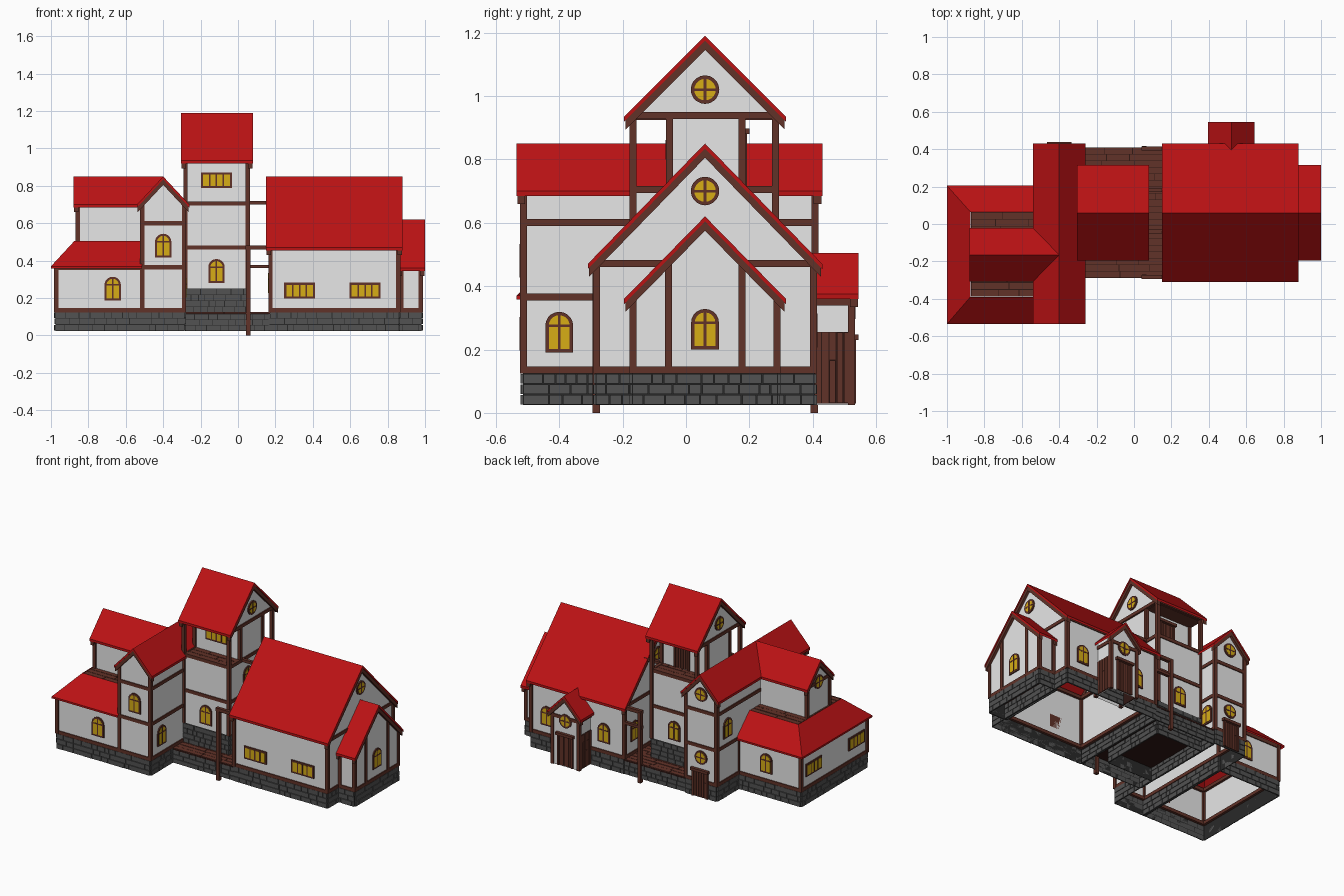
import bpy, bmesh, random
from math import sin, cos, pi, radians
from mathutils import Matrix

random.seed(4)
cube = bpy.data.objects.get("Cube")
if cube:
    bpy.data.objects.remove(cube)


def material(name, r, g, b):
    m = bpy.data.materials.new(name)
    m.use_nodes = True
    m.diffuse_color = (r, g, b, 1)
    node = m.node_tree.nodes["Principled BSDF"]
    node.inputs["Base Color"].default_value = (r, g, b, 1)
    node.inputs["Roughness"].default_value = 0.9
    return m


PLASTER = material("plaster white", .8, .8, .8)
RED = material("roof red", .5, .006, .007)
WOOD = material("timber brown", .12, .032, .021)
DARK_WOOD = material("dark wood gap", .03, .009, .007)
STONE = material("stone grey", .085, .085, .085)
MORTAR = material("dark mortar", .022, .022, .022)
GOLD = material("window gold", .68, .42, .008)
FLAT = Matrix()


def finish(bm, name, mat):
    bmesh.ops.recalc_face_normals(bm, faces=bm.faces)
    mesh = bpy.data.meshes.new(name)
    bm.to_mesh(mesh)
    bm.free()
    mesh.materials.append(mat)
    bpy.context.collection.objects.link(bpy.data.objects.new(name, mesh))


def facing(angle, x, y, z=0):
    """Local axes on a wall: u along it, v up, n outward (0 = front)."""
    a = radians(angle)
    return Matrix(((cos(a), 0, sin(a), x), (sin(a), 0, -cos(a), y),
                   (0, 1, 0, z), (0, 0, 0, 1)))


def plate(bm, M, pts, n0, n1):
    lo = [bm.verts.new(M @ Matrix.Translation((u, v, n0)).translation) for u, v in pts]
    hi = [bm.verts.new(M @ Matrix.Translation((u, v, n1)).translation) for u, v in pts]
    bm.faces.new(lo[::-1])
    bm.faces.new(hi)
    for i in range(len(pts)):
        j = (i + 1) % len(pts)
        bm.faces.new((lo[i], lo[j], hi[j], hi[i]))


def block(bm, M, u0, u1, v0, v1, n0, n1):
    plate(bm, M, [(u0, v0), (u1, v0), (u1, v1), (u0, v1)], n0, n1)


def open_ends(bm):
    """Keep only the upright faces."""
    bmesh.ops.recalc_face_normals(bm, faces=bm.faces)
    bmesh.ops.delete(bm, geom=[f for f in bm.faces if abs(f.normal.z) > .1], context='FACES')


def shell(name, mat, x0, x1, y0, y1, z0, z1):
    bm = bmesh.new()
    block(bm, FLAT, x0, x1, y0, y1, z0, z1)
    open_ends(bm)
    finish(bm, name, mat)


def courses(bm, M, w, h, rows, short, long, depth, upright=False):
    """Rows of random-length stones or boards, with narrow gaps."""
    g = .0017
    for r in range(rows):
        v0, v1 = h * r / rows + g, h * (r + 1) / rows - g
        u = 0
        while u < w:
            end = u + random.uniform(short, long)
            if end > w - short / 2:
                end = w
            d = depth * random.uniform(.7, 1)
            if upright:
                block(bm, M, v0, v1, u + g, end - g, 0, d)
            else:
                block(bm, M, u + g, end - g, v0, v1, 0, d)
            u = end


def masonry(name, x0, x1, y0, y1, z0, z1):
    shell(name + "_mortar", MORTAR, x0, x1, y0, y1, z0, z1)
    bm = bmesh.new()
    rows = round((z1 - z0) / .034)
    for a, x, y, w in ((0, x0, y0, x1 - x0), (90, x1, y0, y1 - y0),
                       (180, x1, y1, x1 - x0), (270, x0, y1, y1 - y0)):
        courses(bm, facing(a, x, y, z0), w, z1 - z0, rows, .03, .085, .008)
    finish(bm, name + "_stones", STONE)


def boards(name, M, w, h, rows, upright=False):
    bm = bmesh.new()
    block(bm, M, 0, w, 0, h, -.006, .001)
    finish(bm, name + "_backing", DARK_WOOD)
    bm = bmesh.new()
    courses(bm, M, w if not upright else h, h if not upright else w, rows, .1, .22, .006, upright)
    finish(bm, name + "_boards", WOOD)


def frame(name, x0, x1, y0, y1, z0, z1, beams, extra=()):
    """Corner posts, ring beams and extra blocks of one building."""
    bm = bmesh.new()
    out, t = .008, .022
    if z1 > z0:
        for x in (x0 - out, x1 + out - t):
            for y in (y0 - out, y1 + out - t):
                block(bm, FLAT, x, x + t, y, y + t, z0, z1)
    e = out - .002
    for z in beams:
        for y in (y0 - e, y1 + e - t):
            block(bm, FLAT, x0 - e, x1 + e, y, y + t, z - t / 2, z + t / 2)
        for x in (x0 - e, x1 + e - t):
            block(bm, FLAT, x, x + t, y0 - e, y1 + e, z - t / 2, z + t / 2)
    for b in extra:
        block(bm, FLAT, *b)
    finish(bm, name + "_timber", WOOD)


def gabled(name, axis, lo, hi, c, half, ridge, eave, base, beams, post, extra=()):
    """Gable roof with rafters over a plaster body with a timber frame."""
    M = facing(90, 0, c) if axis == 'x' else facing(180, c, 0)
    drop = ridge - eave

    def chevron(top, low, h):
        e = ridge - drop * h / half
        return [(-h, e - top), (0, ridge - top), (h, e - top),
                (h, e - low), (0, ridge - low), (-h, e - low)]
    bm = bmesh.new()
    plate(bm, M, chevron(0, .016, half), lo, hi)
    finish(bm, name + "_roof", RED)
    bm = bmesh.new()
    for n in (lo + .003, hi - .027):
        plate(bm, M, chevron(.014, .045, half - .004), n, n + .024)
    finish(bm, name + "_rafters", WOOD)
    w, a, b = half - .025, lo + .02, hi - .02
    top = ridge - .016 - drop * w / half
    bm = bmesh.new()
    plate(bm, M, [(-w, base), (w, base), (w, top), (0, ridge - .016), (-w, top)], a, b)
    open_ends(bm)
    finish(bm, name + "_walls", PLASTER)
    box = (a, b, c - w, c + w) if axis == 'x' else (c - w, c + w, a, b)
    frame(name, *box, post, top, beams, extra)


# Windows and doors
frames, panes = bmesh.new(), bmesh.new()


def outline(kind, w, h):
    if kind == 'round':
        return [(w * cos(i * pi / 10), w * sin(i * pi / 10)) for i in range(20)]
    if kind == 'wide':
        return [(-w, -h), (w, -h), (w, h), (-w, h)]
    arc = [(w * cos(i * pi / 10), h - w + w * sin(i * pi / 10)) for i in range(11)]
    return [(-w, -h), (w, -h)] + arc


def window(kind, angle, x, y, z):
    w, h = {'round': (.045, .045), 'wide': (.083, .042), 'arch': (.044, .064)}[kind]
    M, b, t = facing(angle, x, y, z), .011, .004
    plate(frames, M, outline(kind, w, h), 0, .007)
    plate(panes, M, outline(kind, w - b, h - b), .001, .0085)
    for u in ((-.036, 0, .036) if kind == 'wide' else (0,)):
        block(frames, M, u - t, u + t, b - h, h - b, .002, .0098)
    if kind != 'wide':
        v = h - w
        block(frames, M, b - w, w - b, v - t, v + t, .002, .0096)


def door(name, angle, x, y, z, h):
    w, M = .045, facing(angle, x, y, z)
    boards(name, facing(angle, x - w * cos(radians(angle)), y, z), 2 * w, h, 5, True)
    for u in (-w - .012, w):
        block(frames, M, u, u + .012, 0, h, 0, .012)
    block(frames, M, -w - .02, w + .02, h, h + .018, 0, .02)


# Great hall and its end bay
masonry("hall_base", .17, .86, -.285, .405, .025, .125)
gabled("hall", 'x', .15, .88, .06, .37, .85, .47, .125, (.135, .472), .125)
masonry("bay_base", .85, .98, -.17, .29, .025, .125)
gabled("bay", 'x', .85, 1, .06, .255, .62, .36, .125, (.135,), .125,
       [(.965, .987, y, y + .022, .13, .48) for y in (-.066, .165)])
for x in (.33, .68):
    window('wide', 0, x, -.285, .24)
for x in (.32, .74):
    window('arch', 180, x, .405, .26)
window('arch', 90, .98, .06, .264)
window('arch', 270, .17, .3, .28)
window('round', 90, .86, .06, .7)
window('round', 270, .17, .06, .7)

# Back porch
gabled("porch", 'y', .36, .545, .52, .125, .505, .375, .025, (.35,), .025)
for a, x, y in ((90, .62, .405), (270, .42, .52)):
    boards("porch_side", facing(a, x, y, .03), .115, .225, 5, True)
door("porch_door", 180, .52, .525, .03, .2)
window('round', 180, .52, .525, .33)

# Tower: stone foot, two storeys, open gallery and top room
masonry("tower_foot", -.283, .055, -.17, .285, .025, .25)
shell("tower_walls", PLASTER, -.283, .055, -.17, .285, .25, .7)
frame("tower", -.283, .055, -.17, .285, .25, .94, (.47, .705))
boards("gallery_floor", facing(0, 0, 0) @ Matrix.Rotation(-pi / 2, 4, 'X')
       @ Matrix.Translation((-.283, -.17, .708)), .338, .455, 12)
shell("top_room", PLASTER, -.283, .055, -.055, .18, .7, .93)
frame("top_room", -.283, .055, -.055, .18, .7, .93, ())
gabled("tower_top", 'x', -.305, .08, .06, .255, 1.19, .935, .93, (.938,), .93,
       [(-.28, .05, -.165, .28, .924, .93)])
window('wide', 0, -.115, -.055, .83)
window('arch', 0, -.115, -.17, .345)
window('arch', 180, -.115, .285, .345)
window('arch', 90, .055, .02, .58)
window('round', 90, .06, .06, 1.02)
window('round', 270, -.285, .06, 1.02)
door("gallery_door", 180, -.1, .18, .715, .165)

# Deck around the tower foot, with posts and rails towards the hall
masonry("deck_base", -.283, .17, -.28, .4, .025, .115)
boards("deck", Matrix.Translation((-.283, -.288, .12)), .453, .696, 20)
bm = bmesh.new()
for y in (-.295, .393):
    block(bm, FLAT, .043, .067, y, y + .024, 0, .47)
    block(bm, FLAT, .04, .18, y, y + .022, .46, .482)
for y, z in ((-.05, .7), (.17, .7), (.393, .36)):
    block(bm, FLAT, .04, .18, y, y + .02, z, z + .018)
finish(bm, "walkway_rails", WOOD)

# Tall cross house
masonry("house_base", -.515, -.285, -.515, .41, .025, .125)
gabled("house", 'y', -.535, .43, -.4, .14, .85, .7, .125, (.135, .365, .6), .125)
window('arch', 0, -.4, -.515, .48)
window('arch', 90, -.285, -.4, .255)
window('arch', 90, -.285, .34, .255)
window('arch', 270, -.515, .3, .48)
window('round', 180, -.4, .41, .71)
window('round', 180, -.4, .41, .29)
door("house_door", 180, -.4, .418, .03, .17)

# Low wing with a truncated hip roof and roof deck
masonry("wing_base", -.975, -.51, -.515, .18, .025, .125)
shell("wing_walls", PLASTER, -.975, -.51, -.515, .18, .125, .375)
frame("wing", -.975, -.51, -.515, .18, .125, .37, (.135, .362))
bm = bmesh.new()
rings = []
for x, y0, y1, z in ((-1, -.535, .205, .358), (-1, -.535, .205, .37), (-.875, -.39, .065, .505)):
    rings.append([bm.verts.new(p) for p in
                  ((-.512, y0, z), (x, y0, z), (x, y1, z), (-.512, y1, z))])
for a, b in zip(rings, rings[1:]):
    for i in range(3):
        bm.faces.new((a[i], a[i + 1], b[i + 1], b[i]))
finish(bm, "wing_roof", RED)
boards("roof_deck", Matrix.Translation((-.872, -.388, .498)), .36, .451, 12)
window('arch', 0, -.67, -.515, .25)
window('arch', 180, -.72, .18, .25)
for y in (.05, -.4):
    window('wide', 270, -.975, y, .25)

# Upper room standing on the roof deck
gabled("upper_room", 'x', -.88, -.4, -.165, .143, .85, .7, .5, (.7,), .5)
window('round', 270, -.86, -.165, .7)

finish(frames, "window_frames", WOOD)
finish(panes, "window_panes", GOLD)
